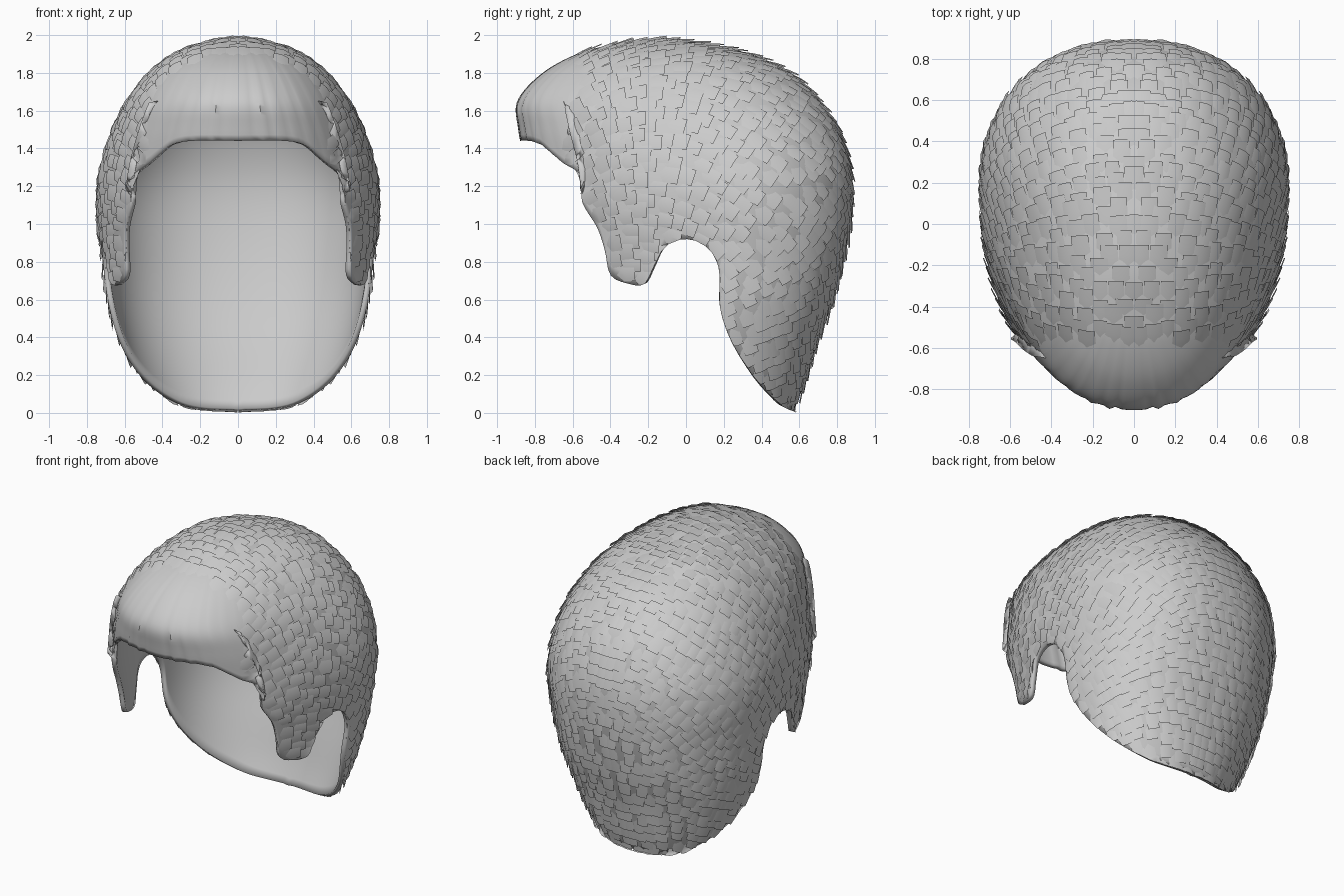
import bpy, bmesh, math, random
from mathutils import Vector
from mathutils.bvhtree import BVHTree

if "Cube" in bpy.data.objects:
    bpy.data.objects.remove(bpy.data.objects["Cube"])

random.seed(4)
P = 2.25          # roundness of the horizontal sections
N, M = 96, 40     # columns per half, rows

# horizontal sections: z, front y, widest y, back y, half width
SECTIONS = [
    (1.983, -.14, -.14, -.14, 0), (1.975, -.26, -.13, -.02, .09),
    (1.945, -.42, -.10, .16, .21), (1.89, -.60, -.06, .37, .34),
    (1.79, -.77, -.02, .57, .47), (1.65, -.89, .03, .71, .58),
    (1.5, -.885, .08, .81, .655), (1.3, -.85, .14, .87, .72),
    (1.1, -.85, .17, .88, .74), (.85, -.80, .17, .845, .72),
    (.6, -.75, .15, .78, .69), (.35, -.70, .10, .69, .63),
    (.15, -.65, .05, .625, .56), (0, -.60, 0, .565, .50)]

# hairline seen from the side: y, z, front centre to nape
HAIRLINE = [
    (-.90, 1.44), (-.83, 1.44), (-.76, 1.415), (-.66, 1.33), (-.54, 1.245),
    (-.55, 1.12), (-.47, .98), (-.43, .86), (-.40, .73), (-.31, .685),
    (-.22, .68), (-.17, .77), (-.11, .88), (0, .92), (.11, .88), (.175, .76),
    (.18, .56), (.24, .38), (.36, .19), (.48, .06), (.54, .02), (.60, .008)]


def spline(pts, t):
    """Catmull-Rom through tuples, t counted in points."""
    i = max(0, min(int(t), len(pts) - 2))
    f = t - i
    a, b, c, d = (pts[max(0, min(k, len(pts) - 1))] for k in range(i - 1, i + 3))
    return [q + .5 * f * (r - p + f * (2 * p - 5 * q + 4 * r - s + f * (3 * (q - r) + s - p)))
            for p, q, r, s in zip(a, b, c, d)]


def t_at(z):
    lo, hi = 0, len(SECTIONS) - 1
    for _ in range(30):
        mid = (lo + hi) / 2
        lo, hi = (mid, hi) if spline(SECTIONS, mid)[0] > z else (lo, mid)
    return lo


def surface(t, a):
    z, yf, yc, yb, w = spline(SECTIONS, t)
    c, s = math.cos(a), max(0, math.sin(a))
    depth = (yc - yf) if c > 0 else (yb - yc)
    y = yc - math.copysign(abs(c) ** (2 / P), c) * depth
    # combed ridges over the fringe
    front = max(0, 1 - a / 0.9) * min(1, max(0, (t - 2) / 3))
    y -= front * (.006 * math.sin(a * 47) + .004 * math.sin(a * 83 + 1))
    return Vector((max(0, w) * s ** (2 / P), y, z))


def angle_at(y, z):
    _, yf, yc, yb, _ = spline(SECTIONS, t_at(z))
    r = (yc - y) / ((yc - yf) if y < yc else (yb - yc))
    r = max(-1, min(1, r))
    return math.acos(math.copysign(abs(r) ** (P / 2), r))


def make_object(name, bm):
    mesh = bpy.data.meshes.new(name)
    bm.to_mesh(mesh)
    ob = bpy.data.objects.new(name, mesh)
    bpy.context.collection.objects.link(ob)
    bpy.ops.object.select_all(action='DESELECT')
    ob.select_set(True)
    bpy.context.view_layer.objects.active = ob
    return ob


# hairline resampled evenly by its length on the surface
fine = []
for i in range(421):
    y, z = spline(HAIRLINE, i / 20)
    fine.append((t_at(z), angle_at(y, z)))
fine[0], fine[-1] = (fine[0][0], 0), (fine[-1][0], math.pi)
points = [surface(*f) for f in fine]
dist = [0]
for p, q in zip(points, points[1:]):
    dist.append(dist[-1] + (q - p).length)
edge, k = [], 0
for j in range(N + 1):
    d = dist[-1] * j / N
    while k < len(dist) - 2 and dist[k + 1] < d:
        k += 1
    f = (d - dist[k]) / max(1e-9, dist[k + 1] - dist[k])
    edge.append([u + (v - u) * f for u, v in zip(fine[k], fine[k + 1])])

# smooth hair shell, both halves
bm = bmesh.new()
for side in (1, -1):
    grid = []
    for j, (te, ae) in enumerate(edge):
        top = (ae + math.pi * j / N) / 2
        col = []
        for i in range(M + 1):
            s = i / M
            p = surface(te * s, top + (ae - top) * s * s)
            col.append(bm.verts.new((p.x * side, p.y, p.z)))
        grid.append(col)
    for c0, c1 in zip(grid, grid[1:]):
        for i in range(M):
            q = (c0[i], c0[i + 1], c1[i + 1], c1[i])
            bm.faces.new(q if side > 0 else q[::-1])
bmesh.ops.remove_doubles(bm, verts=bm.verts, dist=.0004)
bmesh.ops.recalc_face_normals(bm, faces=bm.faces)
bm.normal_update()
if sum(f.normal.dot(f.calc_center_median() - Vector((0, 0, 1))) for f in bm.faces) < 0:
    bmesh.ops.reverse_faces(bm, faces=bm.faces)
bm.normal_update()
tree = BVHTree.FromBMesh(bm)
shell = make_object("hair_shell", bm)
solid = shell.modifiers.new("thickness", 'SOLIDIFY')
solid.thickness, solid.offset = .03, -1
bpy.ops.object.shade_smooth_by_angle(angle=math.radians(50))

# evenly scattered roots for the overlapping locks
faces = [f for f in bm.faces if f.calc_center_median().x > 0]
areas = [f.calc_area() for f in faces]
roots = []
for f in random.choices(faces, areas, k=5000):
    p = f.calc_center_median()
    if p.y < -.6 and p.x < .45 and p.z < 1.92:
        continue
    if all((p - q).length_squared > .062 ** 2 for q, _ in roots):
        roots.append((p, f.normal.copy()))


def flow(p):
    """Combing direction: back over the crown, down at the nape."""
    k = .6 - 1.3 * min(1, max(0, (p.y + .7) / .9))
    if p.y > 0:
        k -= 2 * min(1, max(0, (1 - p.z) / .5))
    return Vector((0, 1, k))


# short flat locks that follow the shell and lift at their tips
locks = bmesh.new()
for p, n in roots:
    d = flow(p)
    d = (d - n * d.dot(n)).normalized()
    across = d.cross(n)
    length, width = random.uniform(.13, .17), random.uniform(.075, .1)
    lift = random.uniform(.013, .02)
    rows = []
    for i in range(4):
        row = []
        for j in (-1, 0, 1):
            u = i / 3
            q = p + d * length * (u - .4) + across * j * width / 2 * (1 - .12 * u)
            co, no, _, _ = tree.find_nearest(q)
            row.append(co + no * (-.008 + (lift + .008) * u - .005 * abs(j)))
        rows.append(row)
    for side in (1, -1):
        vs = [[locks.verts.new((v.x * side, v.y, max(.002, v.z))) for v in r] for r in rows]
        for r0, r1 in zip(vs, vs[1:]):
            for j in range(2):
                q = (r0[j], r0[j + 1], r1[j + 1], r1[j])
                locks.faces.new(q if side > 0 else q[::-1])
make_object("hair_locks", locks)
bpy.ops.object.shade_smooth_by_angle(angle=math.radians(50))
bm.free()
locks.free()
